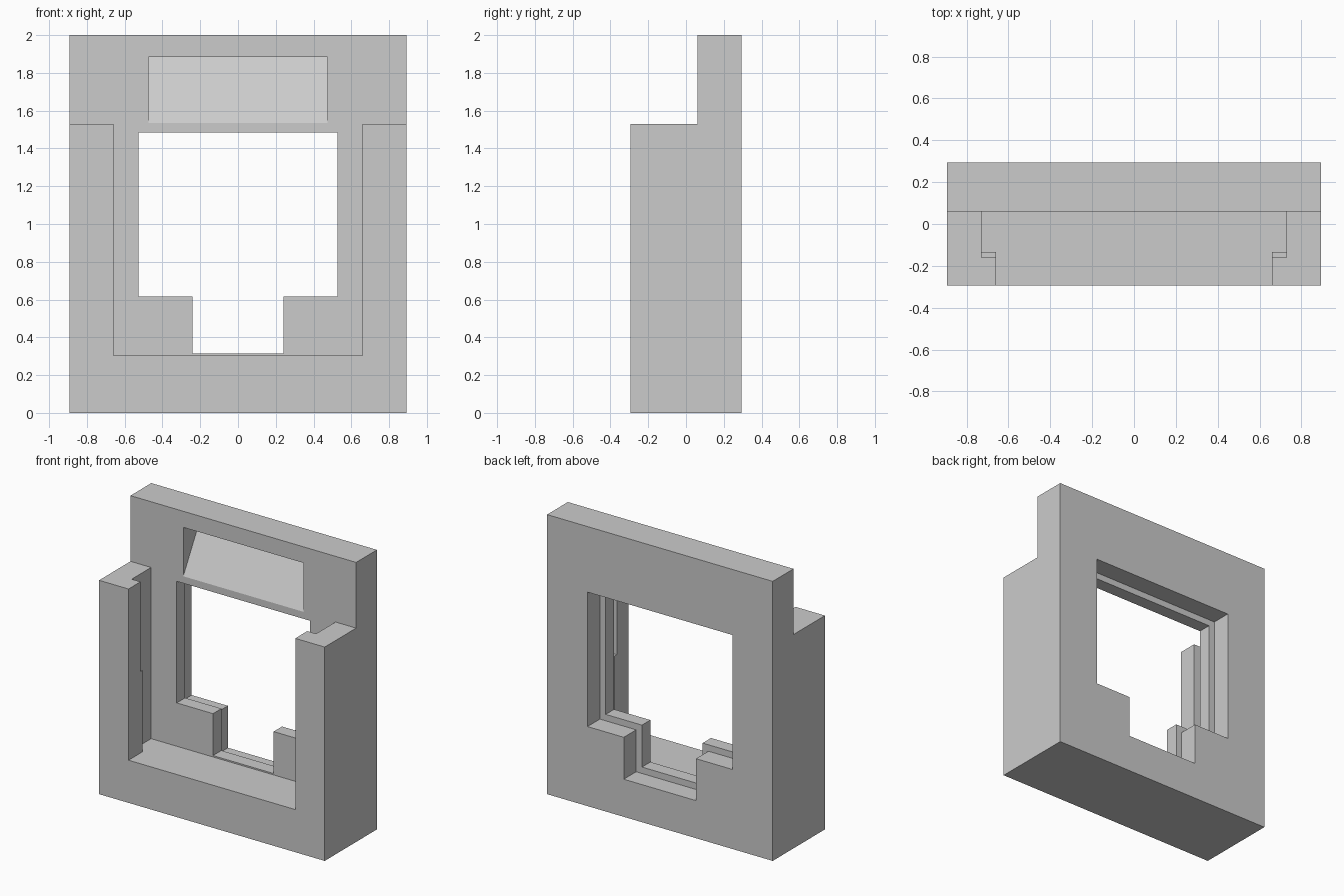
import bpy
import bmesh
from mathutils import Vector

cube = bpy.data.objects.get("Cube")
if cube:
    bpy.data.objects.remove(cube, do_unlink=True)

# Single plain grey
grey = bpy.data.materials.new("plain_grey")
grey.use_nodes = True
colour = (0.6, 0.6, 0.6, 1)
grey.diffuse_color = colour
grey.node_tree.nodes["Principled BSDF"].inputs["Base Color"].default_value = colour


def prism(name, points, axis, start, end):
    """Extrude a profile: (y, z) points along x, or (x, z) points along y."""
    bm = bmesh.new()
    if axis == "x":
        verts = [bm.verts.new((start, a, b)) for a, b in points]
        step = Vector((end - start, 0, 0))
    else:
        verts = [bm.verts.new((a, start, b)) for a, b in points]
        step = Vector((0, end - start, 0))
    face = bm.faces.new(verts)
    new = bmesh.ops.extrude_face_region(bm, geom=[face])["geom"]
    bmesh.ops.translate(bm, vec=step, verts=[v for v in new if isinstance(v, bmesh.types.BMVert)])
    bmesh.ops.recalc_face_normals(bm, faces=bm.faces)
    mesh = bpy.data.meshes.new(name)
    bm.to_mesh(mesh)
    bm.free()
    mesh.materials.append(grey)
    obj = bpy.data.objects.new(name, mesh)
    bpy.context.collection.objects.link(obj)
    return obj


def cut(target, cutter):
    """Subtract the cutter, then discard it."""
    cutter.hide_render = True
    mod = target.modifiers.new("cut", "BOOLEAN")
    mod.operation = "DIFFERENCE"
    mod.solver = "EXACT"
    mod.object = cutter
    bpy.context.view_layer.objects.active = target
    bpy.ops.object.modifier_apply(modifier=mod.name)
    bpy.data.objects.remove(cutter, do_unlink=True)


def rect(a0, a1, b0, b1):
    return [(a0, b0), (a1, b0), (a1, b1), (a0, b1)]


def window(grow):
    """Window outline with a narrower notch below, offset outward by grow."""
    half = [(0.24 + grow, 0.315 - grow), (0.24 + grow, 0.615 - grow),
            (0.527 + grow, 0.615 - grow), (0.527 + grow, 1.485 + grow)]
    return half + [(-x, z) for x, z in reversed(half)]


W, D, FACE = 0.893, 0.295, 0.06   # half width, half depth, panel front
FLOOR, ARM_TOP = 0.305, 1.53

# Stepped block: tall back panel with lower front portion
frame = prism("frame", [(-D, 0), (D, 0), (D, 2), (FACE, 2), (FACE, ARM_TOP), (-D, ARM_TOP)],
              "x", -W, W)

# Front pocket between the two arms
cut(frame, prism("pocket", rect(-0.66, 0.66, FLOOR, 1.8), "y", -0.5, FACE))

# Side slots behind the arm lips, deeper above the ledge
cut(frame, prism("lower_slot", rect(-0.135, FACE, FLOOR, 1.8), "x", -0.73, 0.73))
cut(frame, prism("upper_slot", rect(-0.16, FACE, 0.887, 1.8), "x", -0.73, 0.73))

# Window through the panel, rebated from the back
cut(frame, prism("opening", window(0), "y", -0.1, 0.5))
cut(frame, prism("rebate", window(0.046), "y", 0.155, 0.5))

# Sloped recess above the window, deepest at its top
cut(frame, prism("sloped_recess", [(FACE, 1.535), (FACE + 0.2, 1.885), (-0.1, 1.885), (-0.1, 1.535)],
                 "x", -0.475, 0.475))
